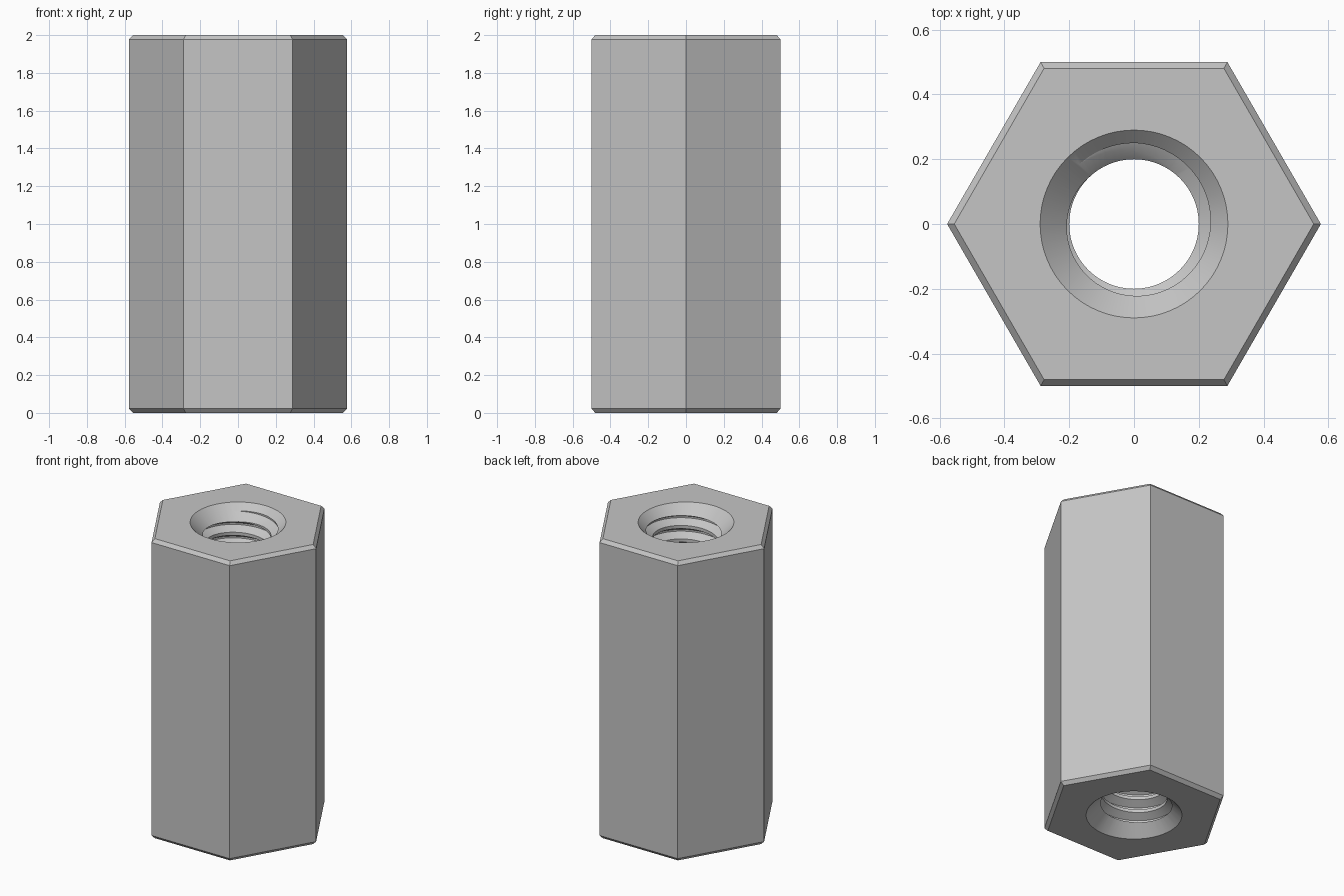
import bpy, bmesh, math

cube = bpy.data.objects.get("Cube")
if cube:
    bpy.data.objects.remove(cube, do_unlink=True)

HEIGHT, HEX_R, CHAMFER = 2.0, 0.577, 0.022
MINOR, MAJOR, PITCH, SEGS = 0.20, 0.25, 0.09, 64
SINK_R = 0.29

metal = bpy.data.materials.new("grey metal")
metal.use_nodes = True
colour = (0.56, 0.56, 0.56, 1)
metal.diffuse_color = colour
metal.node_tree.nodes["Principled BSDF"].inputs["Base Color"].default_value = colour


def make_object(name, bm):
    bmesh.ops.recalc_face_normals(bm, faces=bm.faces)
    mesh = bpy.data.meshes.new(name)
    bm.to_mesh(mesh)
    bm.free()
    mesh.materials.append(metal)
    obj = bpy.data.objects.new(name, mesh)
    bpy.context.collection.objects.link(obj)
    return obj


def lathe(name, profile, sides):
    """Closed solid from rings of (radius, height)."""
    bm = bmesh.new()
    rings = [[bm.verts.new((r * math.cos(math.tau * i / sides),
                            r * math.sin(math.tau * i / sides), z))
              for i in range(sides)] for r, z in profile]
    for low, high in zip(rings, rings[1:]):
        for i in range(sides):
            j = (i + 1) % sides
            bm.faces.new((low[i], low[j], high[j], high[i]))
    bm.faces.new(rings[0][::-1])
    bm.faces.new(rings[-1])
    return make_object(name, bm)


def threaded_rod(name):
    """Right-handed screw solid, longer than the body at both ends."""
    crest = PITCH / 16
    root = crest + (MAJOR - MINOR) * math.tan(math.radians(30))
    section = [(MINOR, -root), (MAJOR, -crest), (MAJOR, crest), (MINOR, root)]
    turns = math.ceil(HEIGHT / PITCH) + 5
    # One groove centre passes the back of the hole just below the top
    start = 1.955 - PITCH * (turns - 3 + 0.25)
    bm = bmesh.new()
    v = []
    for j in range(turns * SEGS + 1):
        a = math.tau * j / SEGS
        z = start + PITCH * j / SEGS
        v.append([bm.verts.new((r * math.cos(a), r * math.sin(a), z + dz))
                  for r, dz in section])
    for j in range(turns * SEGS):
        for p in range(3):
            bm.faces.new((v[j][p], v[j + 1][p], v[j + 1][p + 1], v[j][p + 1]))
        if j + SEGS < turns * SEGS:
            bm.faces.new((v[j][3], v[j + 1][3], v[j + 1 + SEGS][0], v[j + SEGS][0]))
    # Close both ends with a fan
    edges = [e for e in bm.edges if e.is_boundary]
    ends = [bm.verts.new((0, 0, start)),
            bm.verts.new((0, 0, start + PITCH * turns))]
    for e in edges:
        centre = ends[int(e.verts[0].co.z > HEIGHT / 2)]
        bm.faces.new((e.verts[0], e.verts[1], centre))
    return make_object(name, bm)


# Hexagonal body with chamfered ends
body = lathe("hex_standoff", [
    (HEX_R - CHAMFER, 0), (HEX_R, CHAMFER),
    (HEX_R, HEIGHT - CHAMFER), (HEX_R - CHAMFER, HEIGHT)], 6)

# Cutters: threaded bore and a countersink at each end
cutters = [
    threaded_rod("thread_cutter"),
    lathe("top_countersink_cutter",
          [(SINK_R - 0.19, HEIGHT - 0.19), (SINK_R + 0.1, HEIGHT + 0.1)], SEGS),
    lathe("bottom_countersink_cutter",
          [(SINK_R + 0.1, -0.1), (SINK_R - 0.19, 0.19)], SEGS)]
for cutter in cutters:
    cutter.hide_render = True
    cut = body.modifiers.new(cutter.name, 'BOOLEAN')
    cut.operation, cut.solver, cut.object = 'DIFFERENCE', 'EXACT', cutter

# Bake the cuts and drop the cutters
bpy.context.view_layer.update()
graph = bpy.context.evaluated_depsgraph_get()
baked = bpy.data.meshes.new_from_object(body.evaluated_get(graph))
body.modifiers.clear()
body.data = baked
body.data.name = "hex_standoff"
for cutter in cutters:
    bpy.data.objects.remove(cutter, do_unlink=True)

bpy.ops.object.select_all(action='DESELECT')
body.select_set(True)
bpy.context.view_layer.objects.active = body
bpy.ops.object.shade_smooth_by_angle(angle=math.radians(30))
